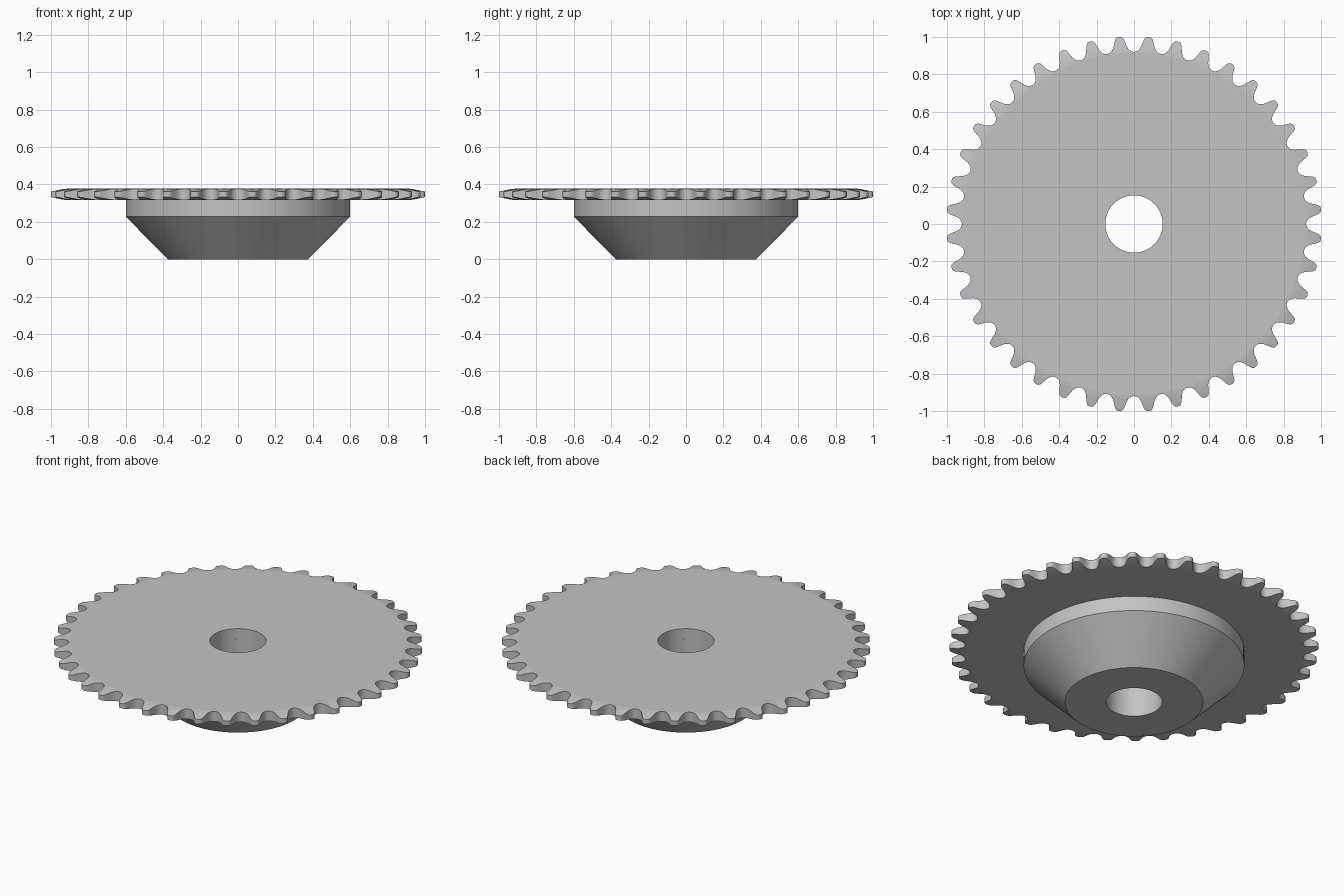
import bpy
import bmesh
from math import pi, sin, cos

cube = bpy.data.objects.get("Cube")
if cube:
    bpy.data.objects.remove(cube, do_unlink=True)

TEETH = 40
BORE = 0.153
PLATE_Z, PLATE_HALF = 0.347, 0.03
CHAMFER_START, TIP_RADIUS, CHAMFER_DEPTH = 0.915, 1.003, 0.016

steel = bpy.data.materials.new("grey steel")
steel.use_nodes = True
colour = (0.55, 0.55, 0.55, 1)
steel.diffuse_color = colour
steel.node_tree.nodes["Principled BSDF"].inputs["Base Color"].default_value = colour


def lathe(name, columns, closed, smooth_rows):
    """Skin a full turn of columns, each an (angle, [(radius, z), ...]) pair."""
    bm = bmesh.new()
    grid = [[bm.verts.new((r * cos(a), r * sin(a), z)) for r, z in profile]
            for a, profile in columns]
    rows = len(grid[0])
    for i, here in enumerate(grid):
        after = grid[(i + 1) % len(grid)]
        for j in range(rows if closed else rows - 1):
            k = (j + 1) % rows
            face = bm.faces.new((here[j], after[j], after[k], here[k]))
            face.smooth = j in smooth_rows
    bmesh.ops.recalc_face_normals(bm, faces=bm.faces)
    mesh = bpy.data.meshes.new(name)
    bm.to_mesh(mesh)
    bm.free()
    mesh.materials.append(steel)
    obj = bpy.data.objects.new(name, mesh)
    bpy.context.collection.objects.link(obj)
    return obj


def plate_profile(edge):
    """Cross-section from bore to toothed edge, chamfered on both sides."""
    steps = 4
    half = [(BORE, PLATE_HALF)]
    for s in range(steps + 1):
        r = CHAMFER_START + (edge - CHAMFER_START) * s / steps
        t = (r - CHAMFER_START) / (TIP_RADIUS - CHAMFER_START)
        half.append((r, PLATE_HALF - CHAMFER_DEPTH * t ** 1.4))
    return ([(r, PLATE_Z - h) for r, h in half]
            + [(r, PLATE_Z + h) for r, h in reversed(half)])


# Half a tooth, from valley centre to tip: (sideways offset, radius)
half_tooth = [(0, 0.92), (0.012, 0.922), (0.024, 0.928), (0.034, 0.938),
              (0.041, 0.951), (0.047, 0.967), (0.053, 0.984), (0.058, 0.994),
              (0.064, 1.0), (0.071, 1.002), (0.0787, TIP_RADIUS)]
pitch = 2 * pi / TEETH
half_angles = [(x / half_tooth[-1][0] * pitch / 2, r) for x, r in half_tooth]
tooth = half_angles + [(pitch - a, r) for a, r in half_angles[-2:0:-1]]

# Toothed plate
columns = [(n * pitch + a, plate_profile(r)) for n in range(TEETH) for a, r in tooth]
last = len(columns[0][1]) - 1
lathe("toothed_plate", columns, True, {last // 2, last})

# Tapered hub below the plate
hub_top = PLATE_Z - PLATE_HALF
hub_profile = [(BORE, hub_top), (BORE, 0), (0.375, 0), (0.6, 0.228), (0.6, hub_top)]
SEGMENTS = 120
lathe("tapered_hub", [(2 * pi * i / SEGMENTS, hub_profile) for i in range(SEGMENTS)],
      False, {0, 2, 3})
hub = bpy.data.objects["tapered_hub"]
bpy.context.view_layer.objects.active = hub
hub.select_set(True)
bpy.ops.object.shade_smooth_by_angle(angle=pi / 6)
